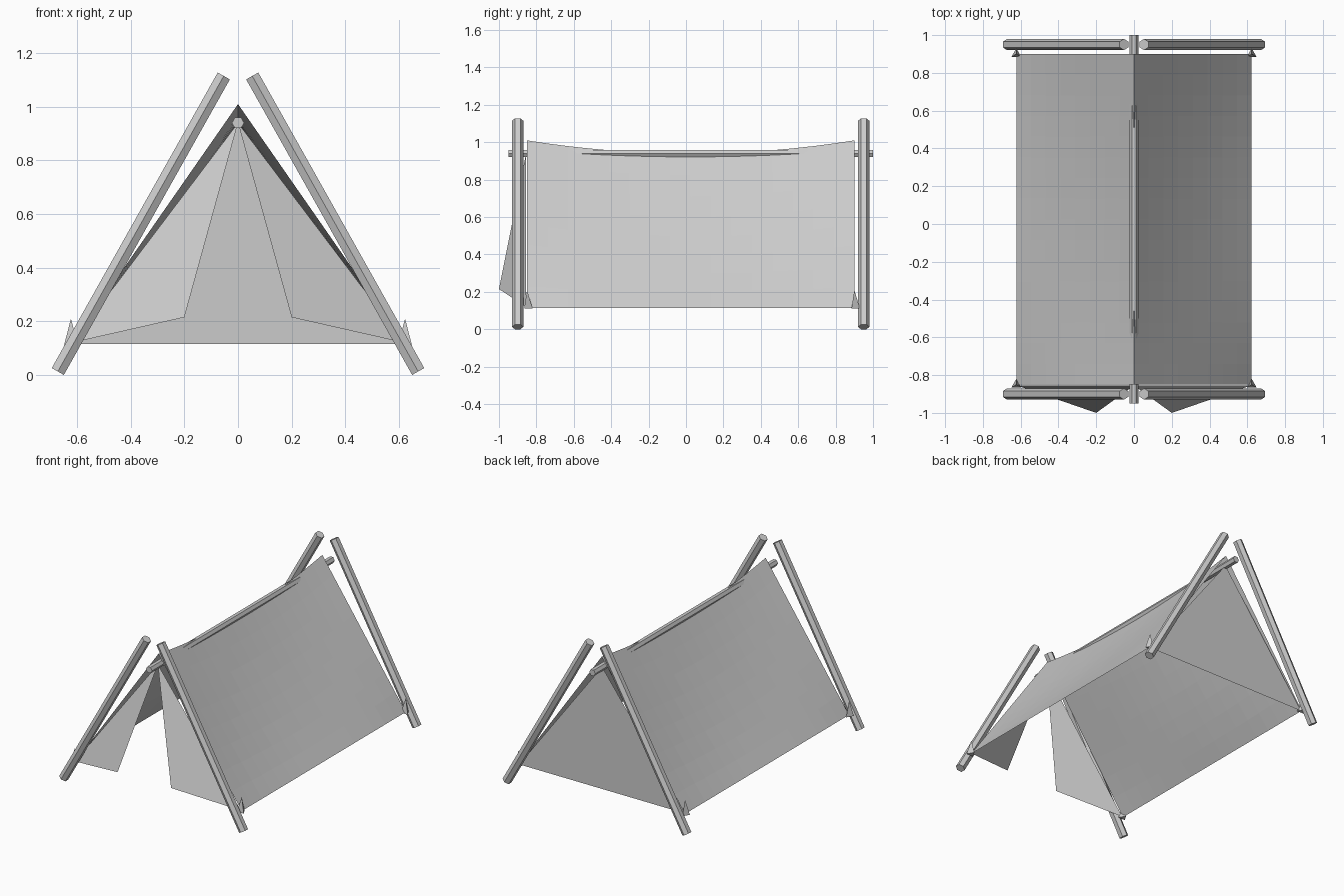
import bpy, bmesh
from math import pi, atan2, hypot

if "Cube" in bpy.data.objects:
    bpy.data.objects.remove(bpy.data.objects["Cube"])


def sheet(name, verts, faces):
    me = bpy.data.meshes.new(name)
    me.from_pydata(verts, [], faces)
    bm = bmesh.new()
    bm.from_mesh(me)
    bmesh.ops.remove_doubles(bm, verts=bm.verts, dist=1e-5)
    bmesh.ops.recalc_face_normals(bm, faces=bm.faces)
    bm.to_mesh(me)
    bm.free()
    ob = bpy.data.objects.new(name, me)
    bpy.context.collection.objects.link(ob)
    return ob


def pole(name, radius, length, loc, rot):
    bpy.ops.mesh.primitive_cylinder_add(vertices=6, radius=radius, depth=length,
                                        location=loc, rotation=rot)
    bpy.context.object.name = name


# Leaning hexagonal poles, a pair at each end
x0, z0, x1, z1 = 0.672, 0.013, 0.053, 1.115
for end, y in (("front", -0.90), ("back", 0.95)):
    for side, s in (("left", -1), ("right", 1)):
        pole(f"{end}_{side}_pole", 0.03, hypot(x1 - x0, z1 - z0),
             (s * (x0 + x1) / 2, y, (z0 + z1) / 2),
             (0, s * atan2(x1 - x0, z1 - z0), 0))

# Ridge pole
pole("ridge_pole", 0.023, 1.95, (0, 0.025, 0.94), (pi / 2, pi / 6, 0))

# Canvas roof: ridge sags mid-length, panels bow slightly inward
NU, NV = 16, 16
ya, yb = -0.85, 0.90
verts = []
for j in range(NV + 1):
    v = j / NV
    slack = 4 * v * (1 - v)
    for i in range(NU + 1):
        u = 2 * i / NU - 1
        a = abs(u)
        ridge = 1.01 - 0.07 * slack
        z = ridge + (0.115 - ridge) * a - 0.03 * slack * 4 * a * (1 - a)
        verts.append((0.623 * u, ya + (yb - ya) * v, z))
W = NU + 1
faces = [(j * W + i, j * W + i + 1, (j + 1) * W + i + 1, (j + 1) * W + i)
         for j in range(NV) for i in range(NU)]
sheet("canvas_roof", verts, faces)

# Closed back wall
sheet("back_wall", [(-0.62, 0.895, 0.115), (0.62, 0.895, 0.115), (0, 0.895, 0.94)],
      [(0, 1, 2)])

# Front door flaps folded outward
for side, s in (("left", -1), ("right", 1)):
    sheet(f"{side}_door_flap",
          [(0, -0.855, 0.94), (s * 0.62, -0.855, 0.12), (s * 0.2, -1.0, 0.215)],
          [(0, 1, 2)])

# Corner pegs
for end, y in (("front", ya), ("back", yb)):
    for side, s in (("left", -1), ("right", 1)):
        bpy.ops.mesh.primitive_cone_add(vertices=3, radius1=0.03, radius2=0, depth=0.1,
                                        location=(s * 0.623, y, 0.16))
        bpy.context.object.name = f"{end}_{side}_peg"
